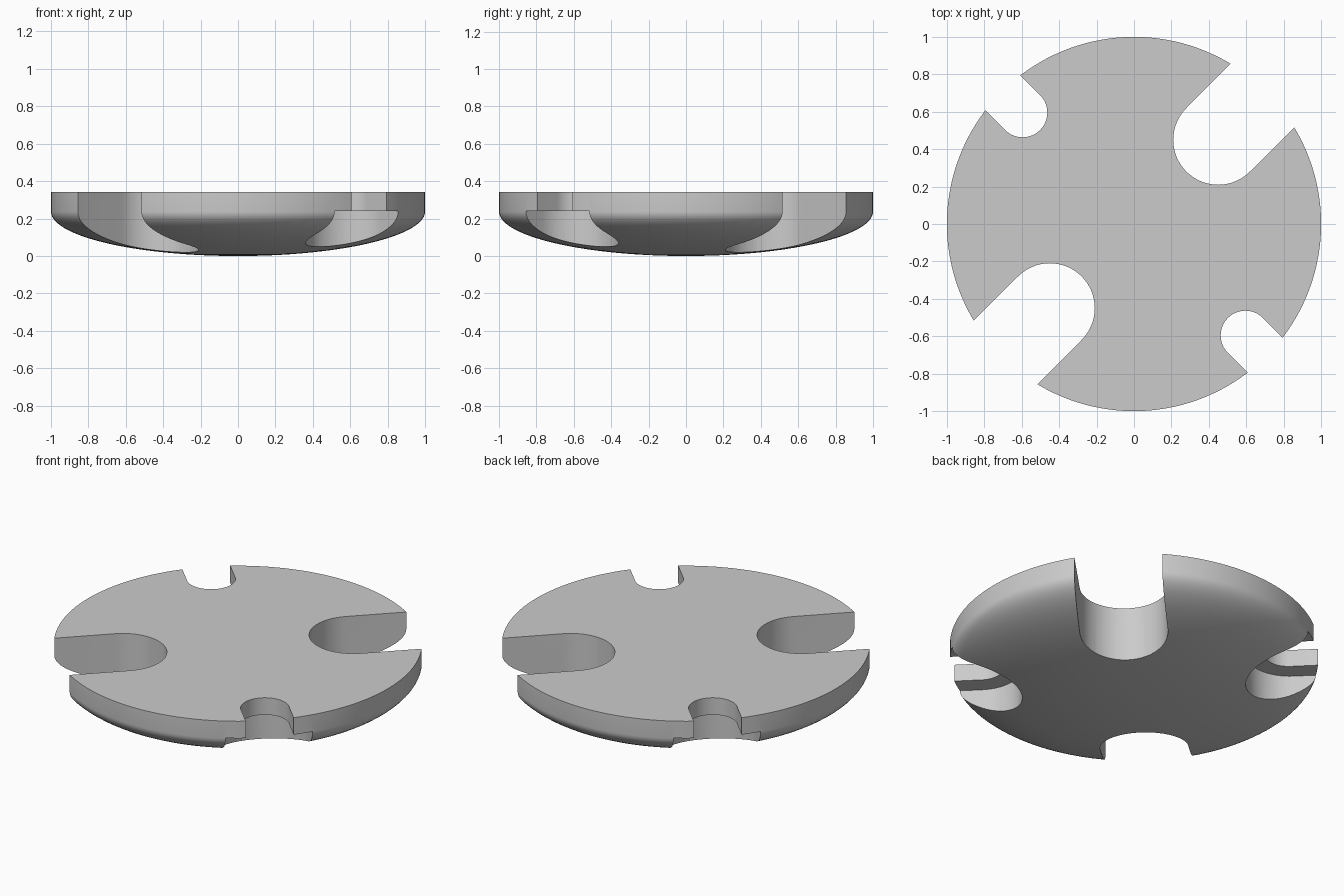
import bpy, bmesh, math
from mathutils import Matrix

if "Cube" in bpy.data.objects:
    bpy.data.objects.remove(bpy.data.objects["Cube"])

TOP, SHOULDER = 0.342, 0.238      # top face height, start of the domed underside
SEGS, RINGS = 144, 28

grey = bpy.data.materials.new("plain_grey")
grey.diffuse_color = (0.6, 0.6, 0.6, 1)
grey.use_nodes = True
grey.node_tree.nodes["Principled BSDF"].inputs["Base Color"].default_value = grey.diffuse_color


def make_object(name, bm):
    bm.normal_update()
    mesh = bpy.data.meshes.new(name)
    bm.to_mesh(mesh)
    bm.free()
    mesh.materials.append(grey)
    obj = bpy.data.objects.new(name, mesh)
    bpy.context.collection.objects.link(obj)
    return obj


def wall(bm, lower, upper):
    """Outward quads between two counter-clockwise loops."""
    n = len(lower)
    for i in range(n):
        j = (i + 1) % n
        bm.faces.new((lower[i], lower[j], upper[j], upper[i]))


def slot_cutter(name, angle, distance, radius, z0, z1):
    """Closed prism for a round-ended slot, open outwards along the given direction."""
    steps = 32
    outline = [(2, -radius), (2, radius)]
    for i in range(steps + 1):
        a = math.pi / 2 + math.pi * i / steps
        outline.append((distance + radius * math.cos(a), radius * math.sin(a)))
    bm = bmesh.new()
    lower = [bm.verts.new((x, y, z0)) for x, y in outline]
    upper = [bm.verts.new((x, y, z1)) for x, y in outline]
    wall(bm, lower, upper)
    bm.faces.new(lower[::-1])
    bm.faces.new(upper)
    bm.transform(Matrix.Rotation(math.radians(angle), 4, "Z"))
    cutter = make_object(name, bm)
    cutter.hide_render = True
    return cutter


# Disc with straight rim and half-ellipse underside
profile = []
for i in range(1, RINGS + 1):
    t = math.pi / 2 * i / RINGS
    profile.append((math.sin(t), SHOULDER * (1 - math.cos(t))))
profile.append((1, TOP))
bm = bmesh.new()
rings = []
for r, z in profile:
    angles = [2 * math.pi * i / SEGS for i in range(SEGS)]
    rings.append([bm.verts.new((r * math.cos(a), r * math.sin(a), z)) for a in angles])
for lower, upper in zip(rings, rings[1:]):
    wall(bm, lower, upper)
pole = bm.verts.new((0, 0, 0))
for i in range(SEGS):
    bm.faces.new((pole, rings[0][(i + 1) % SEGS], rings[0][i]))
bm.faces.new(rings[-1])
disc = make_object("slotted_disc", bm)

# Wide slots, narrow slots, and wider recesses under the narrow slots
cutters = []
for side in (0, 180):
    cutters.append(slot_cutter("wide_slot_cutter", 45 + side, 0.636, 0.24, -0.5, 1))
    cutters.append(slot_cutter("narrow_slot_cutter", 135 + side, 0.842, 0.132, -0.5, 1))
    cutters.append(slot_cutter("recess_cutter", 135 + side, 0.85, 0.24, -0.5, 0.24))

bpy.context.view_layer.objects.active = disc
disc.select_set(True)
for cutter in cutters:
    mod = disc.modifiers.new("cut", "BOOLEAN")
    mod.operation = "DIFFERENCE"
    mod.solver = "EXACT"
    mod.object = cutter
    bpy.ops.object.modifier_apply(modifier=mod.name)
for cutter in cutters:
    bpy.data.objects.remove(cutter)

bpy.ops.object.shade_smooth_by_angle(angle=math.radians(30))
